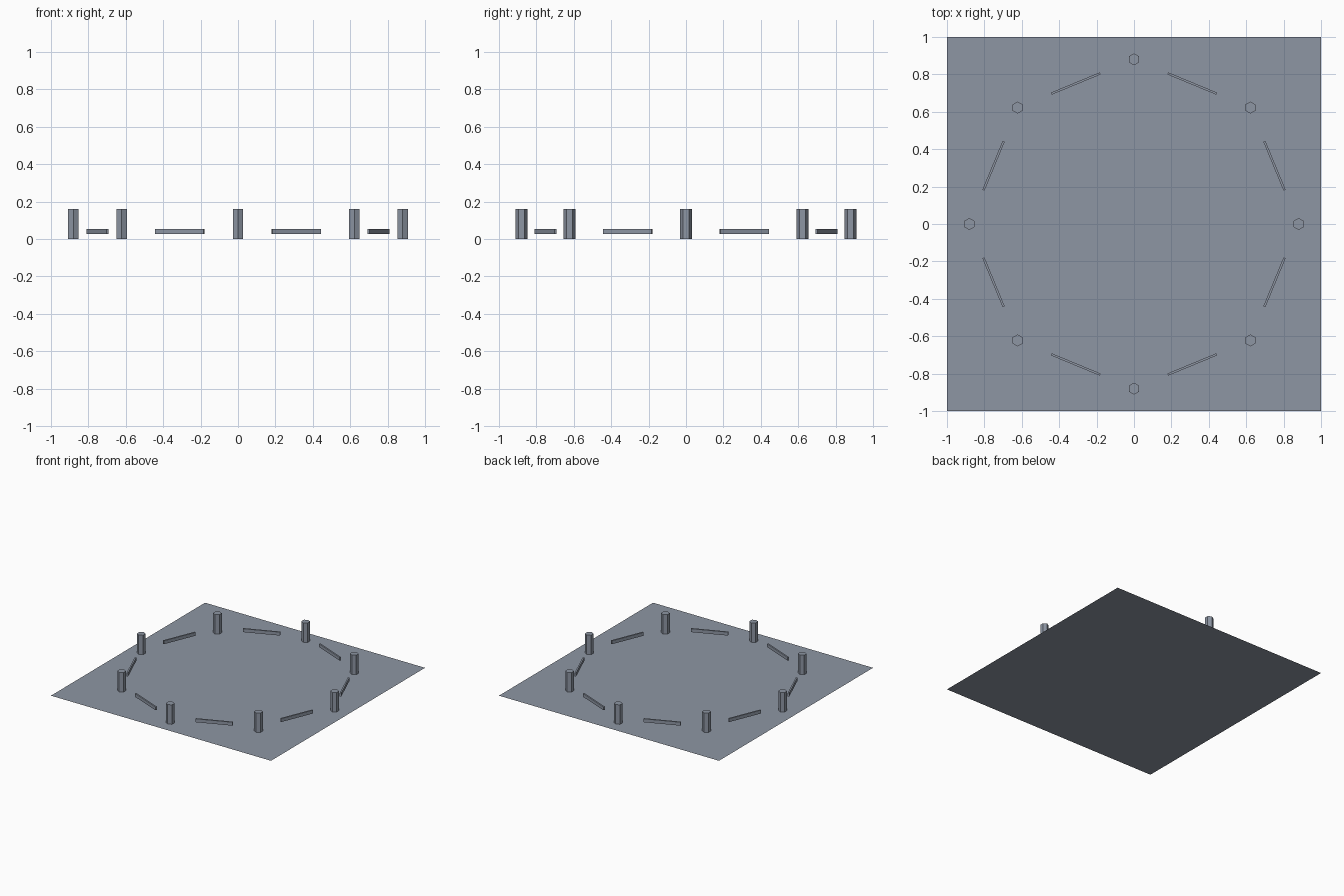
import bpy
import math

cube = bpy.data.objects.get("Cube")
if cube:
    bpy.data.objects.remove(cube, do_unlink=True)

POSTS = 8
RING = 0.88
STEP = 2 * math.pi / POSTS

# One slate grey for every part
slate = bpy.data.materials.new("slate_grey")
slate.use_nodes = True
colour = (0.27, 0.305, 0.37, 1)
slate.diffuse_color = colour
slate.node_tree.nodes["Principled BSDF"].inputs["Base Color"].default_value = colour


def finish(name):
    obj = bpy.context.object
    obj.name = name
    obj.data.materials.append(slate)
    return obj


# Flat square ground sheet
bpy.ops.mesh.primitive_plane_add(size=2)
finish("floor")

for i in range(POSTS):
    # Hexagonal post
    a = i * STEP
    bpy.ops.mesh.primitive_cylinder_add(
        vertices=6, radius=0.032, depth=0.16,
        location=(RING * math.cos(a), RING * math.sin(a), 0.08))
    finish(f"post_{i + 1}")

    # Low rail floating midway between neighbouring posts
    a += STEP / 2
    r = RING * math.cos(STEP / 2)
    bpy.ops.mesh.primitive_cube_add(
        size=1, location=(r * math.cos(a), r * math.sin(a), 0.04), rotation=(0, 0, a))
    rail = finish(f"rail_{i + 1}")
    rail.scale = (0.012, 0.282, 0.028)
